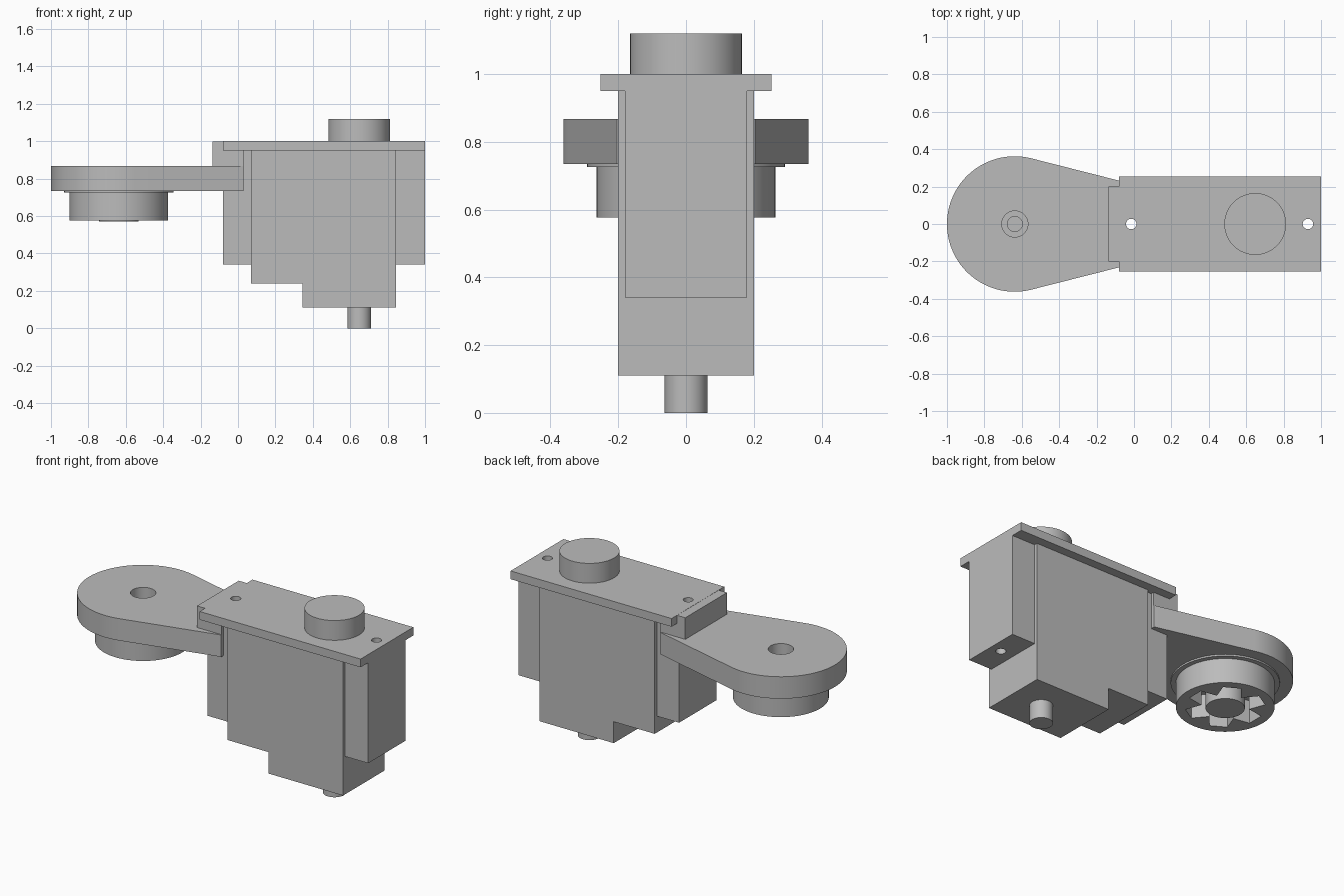
import bpy, bmesh
from math import sin, cos, pi, radians

cube = bpy.data.objects.get("Cube")
if cube:
    bpy.data.objects.remove(cube, do_unlink=True)

grey = bpy.data.materials.new("plain grey")
grey.use_nodes = True
grey.diffuse_color = (0.5, 0.5, 0.5, 1)
grey.node_tree.nodes["Principled BSDF"].inputs["Base Color"].default_value = (0.5, 0.5, 0.5, 1)

PIVOT = -0.637      # wheel hub axis
SHAFT = 0.648       # axis of top cap and lower shaft


def prism(name, outline, z0, z1):
    """Extrude a closed outline from z0 up to z1."""
    bm = bmesh.new()
    base = bm.faces.new([bm.verts.new((x, y, z0)) for x, y in outline])
    top = bmesh.ops.extrude_face_region(bm, geom=[base])["geom"]
    verts = [v for v in top if isinstance(v, bmesh.types.BMVert)]
    bmesh.ops.translate(bm, verts=verts, vec=(0, 0, z1 - z0))
    bmesh.ops.recalc_face_normals(bm, faces=bm.faces)
    mesh = bpy.data.meshes.new(name)
    bm.to_mesh(mesh)
    bm.free()
    mesh.materials.append(grey)
    obj = bpy.data.objects.new(name, mesh)
    bpy.context.collection.objects.link(obj)
    return obj


def box(name, x0, x1, half_y, z0, z1):
    return prism(name, [(x0, -half_y), (x1, -half_y), (x1, half_y), (x0, half_y)], z0, z1)


def arc(x, r, a0, a1, n):
    return [(x + r * cos(a0 + (a1 - a0) * i / n), r * sin(a0 + (a1 - a0) * i / n)) for i in range(n + 1)]


def cylinder(name, x, r, z0, z1, n=64):
    return prism(name, arc(x, r, 0, 2 * pi, n)[:-1], z0, z1)


def cut(targets, cutter):
    """Subtract the cutter from every target, then discard it."""
    cutter.hide_render = True
    for obj in targets:
        mod = obj.modifiers.new("cut", "BOOLEAN")
        mod.operation = "DIFFERENCE"
        mod.solver = "EXACT"
        mod.object = cutter
        bpy.context.view_layer.objects.active = obj
        bpy.ops.object.modifier_apply(modifier=mod.name)
    bpy.data.objects.remove(cutter, do_unlink=True)


# Motor housing with a stepped underside
profile = [(0.07, 0.95), (0.07, 0.24), (0.345, 0.24), (0.345, 0.11), (0.845, 0.11), (0.845, 0.95)]
housing = prism("housing", profile, -0.2, 0.2)
for v in housing.data.vertices:
    x, z, y = v.co
    v.co = (x, -y, z)

# End lugs, cover plate and the block that clamps the arm
inner_lug = box("inner_lug", -0.08, 0.07, 0.18, 0.34, 0.95)
outer_lug = box("outer_lug", 0.845, 1.0, 0.18, 0.34, 0.95)
cover = box("cover_plate", -0.08, 1.0, 0.253, 0.95, 1.0)
clamp = box("clamp_block", -0.135, 0.03, 0.2, 0.74, 0.999)

# Top cap and lower shaft
cap = cylinder("top_cap", SHAFT, 0.165, 1.0, 1.12)
shaft = cylinder("lower_shaft", SHAFT, 0.063, 0, 0.11, 48)

# Tapered arm with a rounded end
tangent = radians(75.7)
arm = prism("arm", arc(-0.638, 0.362, tangent, 2 * pi - tangent, 64) + [(0.03, -0.204), (0.03, 0.204)],
            0.735, 0.868)

# Boss under the arm, with a lobed socket around a hub
collar = cylinder("boss_collar", PIVOT, 0.292, 0.725, 0.735)
boss = cylinder("boss", PIVOT, 0.264, 0.577, 0.735)
hub = cylinder("hub", PIVOT, 0.105, 0.57, 0.735)
socket = []
for i in range(6):
    a = i * pi / 3
    for r, da in ((0.13, -30), (0.215, -13), (0.215, 13)):
        socket.append((PIVOT + r * cos(a + radians(da)), r * sin(a + radians(da))))
cut([boss], prism("socket_cutter", socket, 0.5, 0.715))

# Stepped blind hole in the arm
cut([arm], cylinder("wide_hole_cutter", PIVOT, 0.07, 0.79, 0.95, 48))
cut([arm, collar, boss, hub], cylinder("narrow_hole_cutter", PIVOT, 0.04, 0.65, 0.95, 32))

# Screw holes through the lugs
cut([inner_lug, cover, clamp, arm], cylinder("inner_screw_cutter", -0.015, 0.028, 0.2, 1.2, 32))
cut([outer_lug, cover], cylinder("outer_screw_cutter", 0.93, 0.028, 0.2, 1.2, 32))

# Smooth round walls, keeping flat edges sharp
bpy.ops.object.select_all(action="DESELECT")
parts = [housing, inner_lug, outer_lug, cover, clamp, cap, shaft, arm, collar, boss, hub]
for obj in parts:
    obj.select_set(True)
bpy.context.view_layer.objects.active = housing
bpy.ops.object.shade_smooth_by_angle(angle=radians(25))
